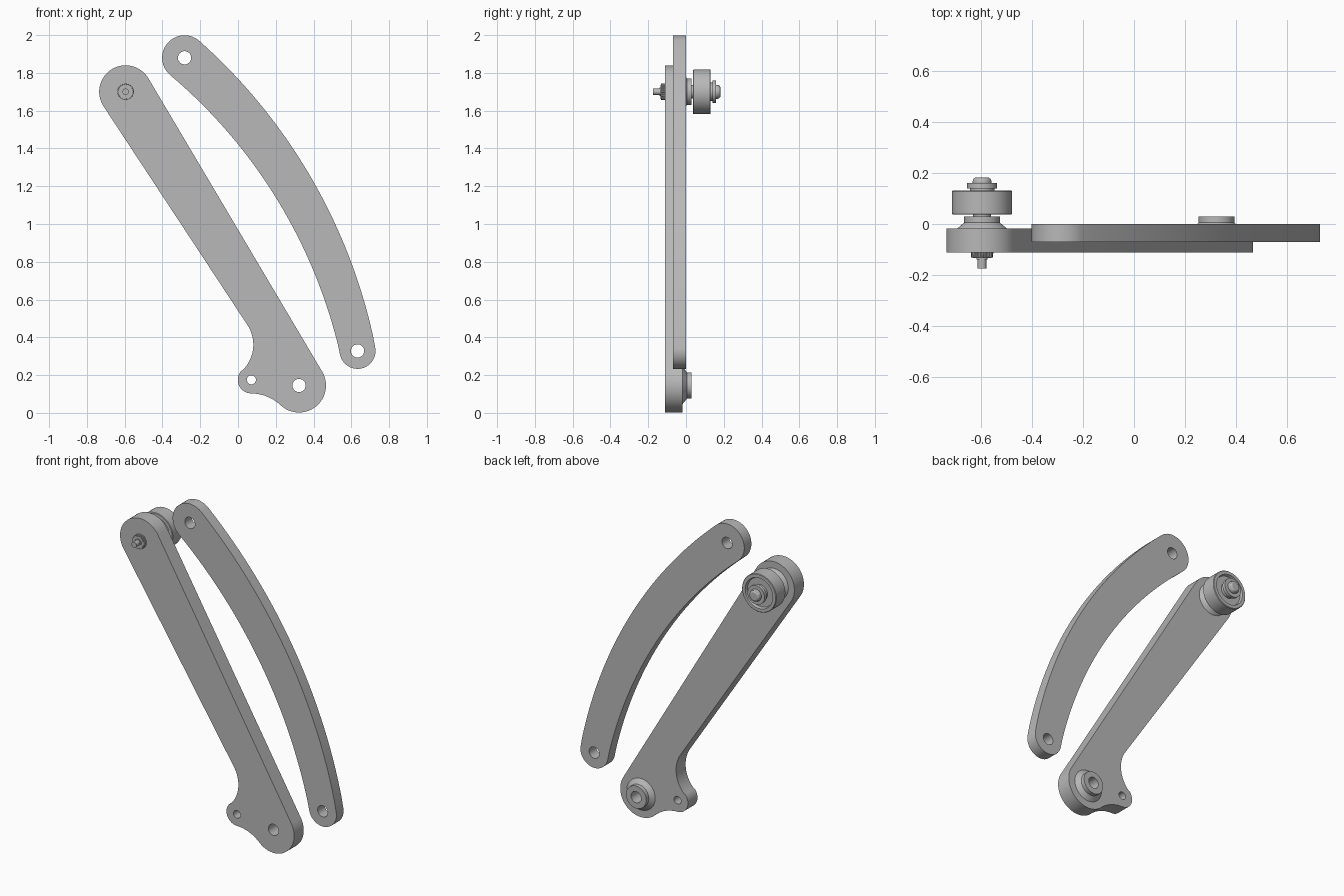
import bpy
import math
from math import radians, cos, sin

cube = bpy.data.objects.get("Cube")
if cube:
    bpy.data.objects.remove(cube, do_unlink=True)

grey = bpy.data.materials.new("plain grey")
grey.use_nodes = True
colour = (0.48, 0.48, 0.48, 1)
grey.diffuse_color = colour
grey.node_tree.nodes["Principled BSDF"].inputs["Base Color"].default_value = colour


def arc(centre, r, start, end, n=24):
    """Points on an arc, angles in degrees."""
    angles = [radians(start + (end - start) * i / n) for i in range(n + 1)]
    return [(centre[0] + r * cos(a), centre[1] + r * sin(a)) for a in angles]


def finish(obj):
    bpy.ops.object.select_all(action='DESELECT')
    obj.select_set(True)
    bpy.context.view_layer.objects.active = obj
    if obj.type == 'CURVE':
        bpy.ops.object.convert(target='MESH')
    obj = bpy.context.object
    bpy.ops.object.transform_apply(location=True, rotation=True, scale=True)
    obj.data.materials.clear()
    obj.data.materials.append(grey)
    bpy.ops.object.shade_smooth_by_angle(angle=radians(25))


def plate(name, outline, holes, y0, y1):
    """Flat plate in the XZ plane with round holes."""
    curve = bpy.data.curves.new(name, 'CURVE')
    curve.dimensions = '2D'
    curve.fill_mode = 'BOTH'
    curve.extrude = (y1 - y0) / 2
    for loop in [outline] + [arc(c, r, 0, 352.5, 47) for c, r in holes]:
        spline = curve.splines.new('POLY')
        spline.points.add(len(loop) - 1)
        for point, (x, z) in zip(spline.points, loop):
            point.co = (x, z, 0, 1)
        spline.use_cyclic_u = True
    obj = bpy.data.objects.new(name, curve)
    bpy.context.collection.objects.link(obj)
    obj.rotation_euler.x = radians(90)
    obj.location.y = (y0 + y1) / 2
    finish(obj)


def lathe(name, centre, profile, n=48, closed=False):
    """Revolve (radius, y) points about a line along Y."""
    verts = [(centre[0] + r * cos(2 * math.pi * i / n), y,
              centre[1] + r * sin(2 * math.pi * i / n))
             for r, y in profile for i in range(n)]
    rows = len(profile)
    faces = []
    for k in range(rows if closed else rows - 1):
        a, b = k * n, (k + 1) % rows * n
        for i in range(n):
            j = (i + 1) % n
            faces.append((a + i, a + j, b + j, b + i))
    if not closed:
        faces.append(tuple(reversed(range(n))))
        faces.append(tuple(range((rows - 1) * n, rows * n)))
    mesh = bpy.data.meshes.new(name)
    mesh.from_pydata(verts, [], faces)
    obj = bpy.data.objects.new(name, mesh)
    bpy.context.collection.objects.link(obj)
    finish(obj)
    bpy.ops.object.mode_set(mode='EDIT')
    bpy.ops.mesh.select_all(action='SELECT')
    bpy.ops.mesh.normals_make_consistent(inside=False)
    bpy.ops.object.mode_set(mode='OBJECT')


top = (-0.595, 1.70)
pivot = (0.323, 0.145)
lug = (0.071, 0.175)

# Straight arm with a side lug blended in by two hollow fillets
outline = (arc(pivot, 0.143, 226.8, 390.6)
           + arc(top, 0.14, 30.6, 213.4)
           + arc((-0.109, 0.361), 0.19, 33.4, -45.9)
           + arc(lug, 0.072, 134.1, 269.4)
           + arc((0.068, -0.127), 0.23, 89.4, 46.8))
plate("straight_arm", outline, [(pivot, 0.035), (lug, 0.024)], -0.112, -0.018)

# Curved arm, tapering from the upper to the lower end
upper, lower = (-0.283, 1.88), (0.633, 0.328)
r_up, r_low, bend = 0.119, 0.095, 2.84
hub = (upper[0] - bend * cos(radians(49.1)), upper[1] - bend * sin(radians(49.1)))


def edge(side):
    points = []
    for i in range(1, 32):
        t = i / 32
        a = radians(49.1 - 37 * t)
        r = bend + side * (r_up + (r_low - r_up) * t)
        points.append((hub[0] + r * cos(a), hub[1] + r * sin(a)))
    return points


outline = (arc(upper, r_up, 49.1, 229.1) + edge(-1)
           + arc(lower, r_low, 192.1, 372.1) + edge(1)[::-1])
plate("curved_arm", outline, [(upper, 0.035), (lower, 0.035)], -0.07, 0)

# Conical bosses on the back of the straight arm
for name, centre in (("upper_boss", top), ("lower_boss", pivot)):
    lathe(name, centre, [(0.035, -0.02), (0.098, -0.018), (0.07, 0.005),
                         (0.07, 0.03), (0.035, 0.03)], closed=True)

# Axle with a rounded head
lathe("axle", top, [(0.017, -0.175), (0.017, -0.1), (0.035, -0.1), (0.035, 0.155),
                    (0.037, 0.16), (0.037, 0.168), (0.033, 0.177), (0.024, 0.183)])

# Roller with recessed faces
lathe("roller", top, [(0.033, 0.05), (0.09, 0.05), (0.095, 0.037), (0.115, 0.037),
                      (0.118, 0.04), (0.118, 0.128), (0.115, 0.131), (0.095, 0.131),
                      (0.09, 0.115), (0.033, 0.115)], closed=True)
lathe("roller_collar", top, [(0.048, 0.11), (0.048, 0.142)])
lathe("retaining_washer", top, [(0.059, 0.14), (0.059, 0.16)])

# Ribbed nut on the front
lathe("nut", top, [(0.037, -0.134), (0.037, -0.11)])
for i in range(20):
    a = 2 * math.pi * i / 20
    lathe("nut_rib", (top[0] + 0.037 * cos(a), top[1] + 0.037 * sin(a)),
          [(0.006, -0.132), (0.007, -0.11)], n=8)
lathe("nut_sleeve", top, [(0.022, -0.139), (0.022, -0.13)])
